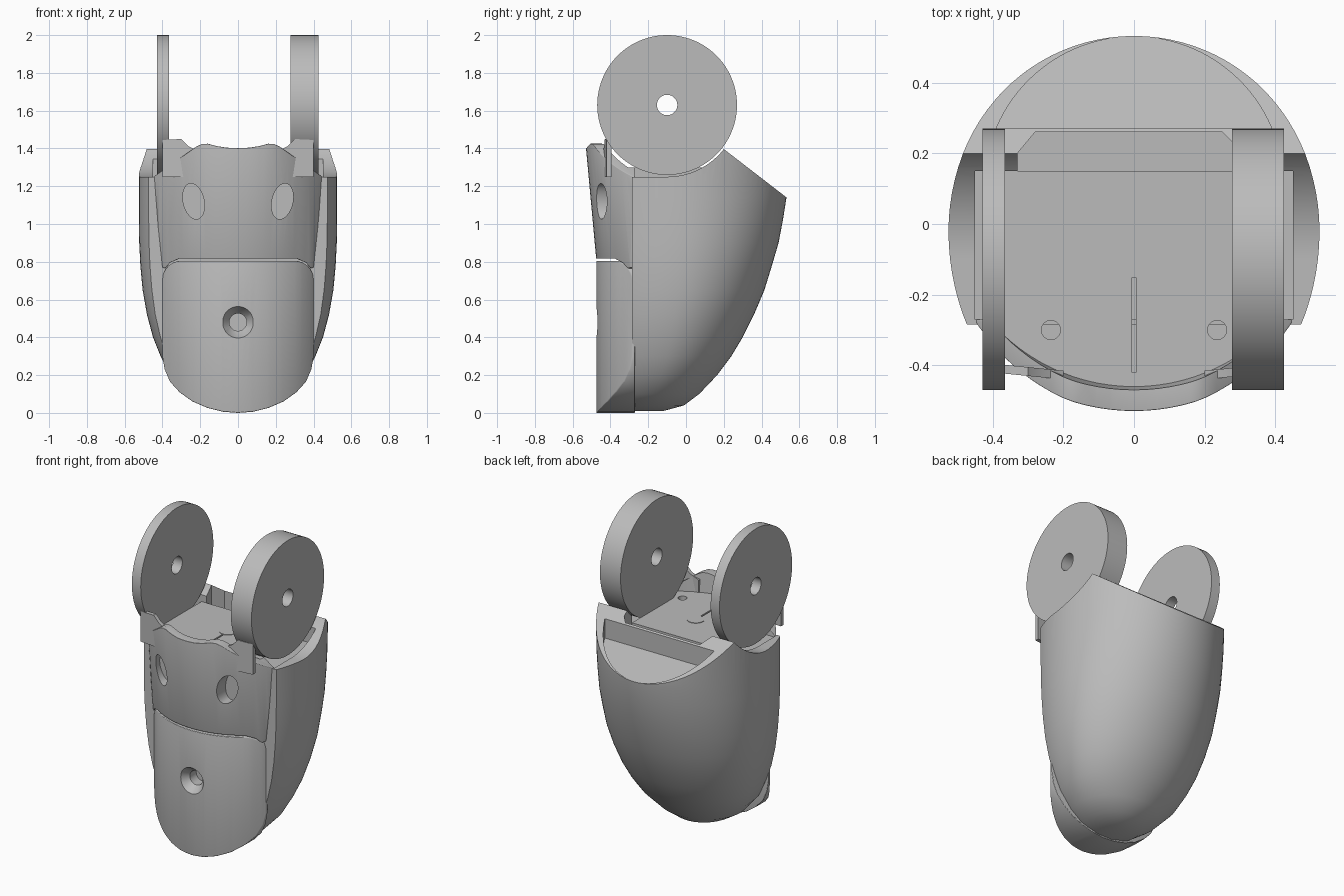
import bpy, bmesh
from math import sin, cos, pi, sqrt, asin

old = bpy.data.objects.get("Cube")
if old:
    bpy.data.objects.remove(old, do_unlink=True)

grey = bpy.data.materials.new("plain grey")
grey.use_nodes = True
grey.diffuse_color = (0.5, 0.5, 0.5, 1)
grey.node_tree.nodes["Principled BSDF"].inputs["Base Color"].default_value = (0.5, 0.5, 0.5, 1)


def make(name, rings):
    """Skin a stack of equal-length rings and cap both ends."""
    bm = bmesh.new()
    vs = [[bm.verts.new(p) for p in ring] for ring in rings]
    n = len(vs[0])
    for a, b in zip(vs, vs[1:]):
        for i in range(n):
            j = (i + 1) % n
            bm.faces.new((a[i], a[j], b[j], b[i]))
    bm.faces.new(vs[0])
    bm.faces.new(vs[-1])
    bmesh.ops.recalc_face_normals(bm, faces=bm.faces)
    me = bpy.data.meshes.new(name)
    bm.to_mesh(me)
    bm.free()
    me.materials.append(grey)
    ob = bpy.data.objects.new(name, me)
    bpy.context.collection.objects.link(ob)
    return ob


def prism(name, pts, axis, lo, hi):
    put = {"x": lambda p, t: (t, p[0], p[1]),
           "y": lambda p, t: (p[0], t, p[1]),
           "z": lambda p, t: (p[0], p[1], t)}[axis]
    return make(name, [[put(p, t) for p in pts] for t in (lo, hi)])


def box(name, x0, x1, y0, y1, z0, z1):
    return prism(name, [(x0, y0), (x1, y0), (x1, y1), (x0, y1)], "z", z0, z1)


def oval(cx, cy, rx, ry, tilt=0, n=48):
    out = []
    for i in range(n):
        a, b = rx * cos(2 * pi * i / n), ry * sin(2 * pi * i / n)
        out.append((cx + a * cos(tilt) + b * sin(tilt), cy - a * sin(tilt) + b * cos(tilt)))
    return out


def apply(ob, mod):
    bpy.ops.object.select_all(action="DESELECT")
    bpy.context.view_layer.objects.active = ob
    ob.select_set(True)
    bpy.ops.object.modifier_apply(modifier=mod.name)


def boolean(ob, cutter, op="DIFFERENCE"):
    m = ob.modifiers.new("cut", "BOOLEAN")
    m.object, m.operation, m.solver = cutter, op, "EXACT"
    apply(ob, m)
    bpy.data.objects.remove(cutter, do_unlink=True)


def bevel(ob, width):
    m = ob.modifiers.new("round", "BEVEL")
    m.width, m.segments, m.limit_method, m.angle_limit = width, 3, "ANGLE", 0.7
    apply(ob, m)


def arc_solid(y0, r, z0, z1, lean=0.0):
    """Solid with a round front, leaning forward as it rises."""
    half = r * 0.98
    pts = []
    for i in range(49):
        x = half * sin(pi / 2 * (i / 24 - 1))
        pts.append((x, y0 + r - sqrt(r * r - x * x)))
    pts += [(half, 0.2), (-half, 0.2)]
    return make("arc_cutter", [[(x, y - lean * (z - 0.81), z) for x, y in pts] for z in (z0, z1)])


def mirrored(half):
    return half + [(-x, z) for x, z in reversed(half) if x > 0]


# Rear shell: height, half width, back y, centre y, front y
sections = [
    (0.01, 0.06, -0.12, -0.22, -0.32), (0.04, 0.18, -0.01, -0.2, -0.41),
    (0.1, 0.27, 0.07, -0.17, -0.46), (0.2, 0.36, 0.165, -0.13, -0.52),
    (0.3, 0.41, 0.24, -0.1, -0.56), (0.4, 0.45, 0.3, -0.08, -0.58),
    (0.52, 0.482, 0.36, -0.06, -0.6), (0.65, 0.505, 0.415, -0.04, -0.61),
    (0.78, 0.517, 0.455, -0.03, -0.62), (0.9, 0.523, 0.49, -0.02, -0.63),
    (1.02, 0.525, 0.513, -0.02, -0.63), (1.14, 0.525, 0.532, -0.02, -0.63),
    (1.45, 0.525, 0.55, -0.02, -0.63)]
rings = []
for z, w, back, mid, front in sections:
    ring = []
    for i in range(96):
        a = 2 * pi * i / 96
        s = sin(a)
        ring.append((w * cos(a), mid + s * (back - mid if s > 0 else mid - front), z))
    rings.append(ring)
shell = make("rear_shell", rings)
boolean(shell, box("front_cutter", -1, 1, -1, -0.285, -1, 3))

# Top opening: level, then curved around the discs, then sloping down to the back
wheel_y, wheel_z = -0.1, 1.63
top = [(-0.7, 1.25)]
for i in range(25):
    a = asin(0.3 / 0.38) * i / 24
    top.append((wheel_y + 0.38 * sin(a), wheel_z - 0.38 * cos(a)))
top += [(0.65, 1.05), (0.65, 2), (-0.7, 2)]
boolean(shell, prism("top_cutter", top, "x", -1, 1))

# Sunken crescent behind the rear wall
r = 0.4225
sweep = asin(0.39 / r)
bowl = [(r * sin(sweep * (i / 20 - 1)), 0.1075 + r * cos(sweep * (i / 20 - 1))) for i in range(41)]
boolean(shell, make("bowl_cutter", [[(x, y, 1.14 + (0.53 - y) * 0.3) for x, y in bowl],
                                    [(x, y, 1.7) for x, y in bowl]]))

# Inner well and rear slot
boolean(shell, box("well_cutter", -0.45, 0.45, -0.27, 0.15, 1.24, 2))
slot = [(-0.33, 0.14), (0.28, 0.14), (0.28, 0.23), (0.25, 0.26), (-0.28, 0.26), (-0.33, 0.2)]
boolean(shell, prism("slot_cutter", slot, "z", 0.95, 2))

# Floor between the discs
floor = box("inner_floor", -0.365, 0.28, -0.3, 0.15, 1.1, 1.3)

# Lower front plate with a countersunk hole
corner = [(0.3 + 0.1 * sin(pi / 2 * i / 8), 0.705 + 0.1 * cos(pi / 2 * i / 8)) for i in range(9)]
foot = [(0.4, 0.3), (0.388, 0.23), (0.36, 0.165), (0.31, 0.11), (0.24, 0.06),
        (0.16, 0.026), (0.08, 0.006), (0, 0)]
lower = prism("lower_front_plate", mirrored(corner + foot), "y", -0.8, -0.27)
boolean(lower, arc_solid(-0.475, 0.516, -0.1, 1), "INTERSECT")
bevel(lower, 0.012)
hole = [[(x, y, z) for x, z in oval(0, 0.48, q, q)]
        for y, q in ((-0.5, 0.09), (-0.47, 0.082), (-0.425, 0.046), (-0.36, 0.046))]
boolean(lower, make("hole_cutter", hole))

# Upper front plate with a scalloped top, hollowed above the floor
crest = [(0, 1.402), (0.06, 1.404), (0.11, 1.412), (0.16, 1.425), (0.19, 1.424), (0.22, 1.41),
         (0.447, 1.25), (0.435, 1.1), (0.4, 0.77), (0.385, 0.765), (0.36, 0.795), (0.31, 0.817)]
upper = prism("upper_front_plate", mirrored(crest), "y", -0.8, -0.27)
boolean(upper, arc_solid(-0.475, 0.54, 0.5, 1.7, 0.092), "INTERSECT")
bevel(upper, 0.01)
boolean(upper, arc_solid(-0.415, 0.54, 1.3, 1.8, 0.092))
for side in (-1, 1):
    eye = oval(side * 0.235, 1.12, 0.055, 0.096, side * 0.22)
    boolean(upper, prism("eye_cutter", eye, "y", -0.8, -0.38))

# Floor screw holes and centre groove
for part in (floor, upper):
    for side in (-1, 1):
        boolean(part, prism("screw_cutter", oval(side * 0.235, -0.3, 0.027, 0.027), "z", 1.2, 1.5))
    boolean(part, box("groove_cutter", -0.005, 0.005, -0.42, -0.1, 1.22, 1.305))
prism("floor_plug", oval(0, -0.1, 0.052, 0.052), "z", 1.25, 1.303)

# Tabs behind the upper plate
for side, name in ((-1, "right_tab"), (1, "left_tab")):
    tab = [(0.4, 1.25), (0.4, 1.445), (0.3, 1.45), (0.26, 1.41), (0.2, 1.38), (0.2, 1.25)]
    make(name, [[(side * x, y - (0.4 - x) * 0.1, z) for x, z in tab] for y in (-0.42, -0.395)])

# Discs
for name, x0, x1 in (("right_disc", -0.428, -0.365), ("left_disc", 0.278, 0.425)):
    disc = prism(name, oval(wheel_y, wheel_z, 0.37, 0.37, n=96), "x", x0, x1)
    boolean(disc, prism("axle_cutter", oval(wheel_y, wheel_z, 0.054, 0.054), "x", x0 - 1, x1 + 1))

# Smooth curved surfaces, keep hard edges
bpy.ops.object.select_all(action="DESELECT")
for ob in bpy.context.collection.objects:
    if ob.type == "MESH":
        ob.select_set(True)
        bpy.context.view_layer.objects.active = ob
bpy.ops.object.shade_smooth_by_angle(angle=0.5)
